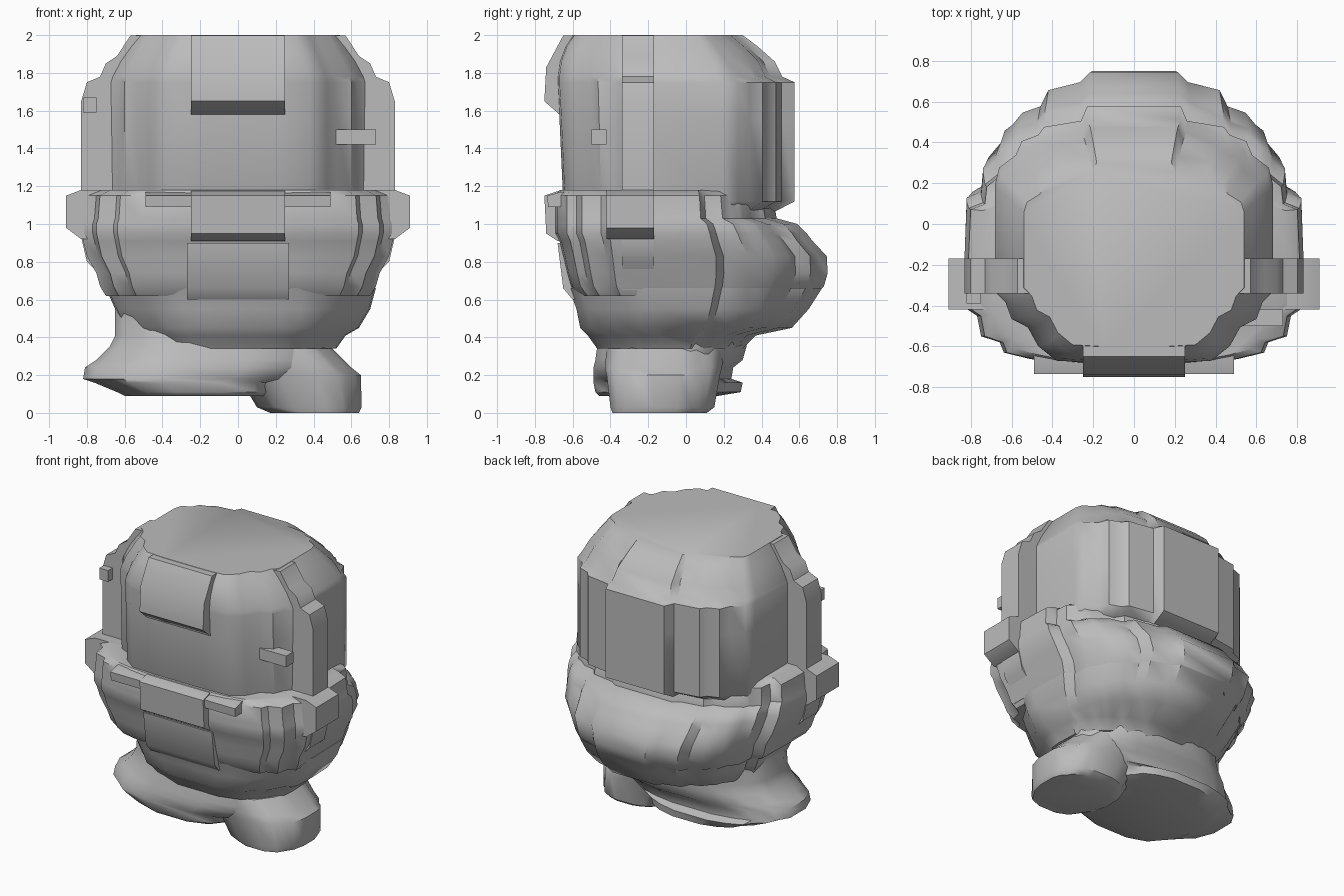
import bpy
import bmesh
from math import radians

cube = bpy.data.objects.get("Cube")
if cube:
    bpy.data.objects.remove(cube, do_unlink=True)

# One flat grey clay colour
clay = bpy.data.materials.new("clay_grey")
clay.use_nodes = True
clay.diffuse_color = (.5, .5, .5, 1)
clay.node_tree.nodes["Principled BSDF"].inputs["Base Color"].default_value = (.5, .5, .5, 1)


def finish(name, bm):
    """Turn a bmesh into a named object with sharp-edged smooth shading."""
    bmesh.ops.recalc_face_normals(bm, faces=bm.faces[:])
    mesh = bpy.data.meshes.new(name)
    bm.to_mesh(mesh)
    bm.free()
    mesh.materials.append(clay)
    obj = bpy.data.objects.new(name, mesh)
    bpy.context.collection.objects.link(obj)
    bpy.ops.object.select_all(action='DESELECT')
    obj.select_set(True)
    bpy.context.view_layer.objects.active = obj
    bpy.ops.object.shade_smooth_by_angle(angle=radians(42))


def skin(name, rings):
    """Join successive rings of points with quads and cap both ends."""
    bm = bmesh.new()
    rings = [[bm.verts.new(p) for p in ring] for ring in rings]
    n = len(rings[0])
    for low, high in zip(rings, rings[1:]):
        for i in range(n):
            j = (i + 1) % n
            bm.faces.new((low[i], low[j], high[j], high[i]))
    bm.faces.new(rings[0][::-1])
    bm.faces.new(rings[-1])
    finish(name, bm)


def symmetric(half):
    return half + [(-x, v) for x, v in reversed(half)]


def loft(name, half, middle, rows):
    """Scale a mirrored plan outline to each row (z, x_min, x_max, front, back)."""
    width = max(x for x, y in half)
    rear = half[0][1] - middle
    fore = middle - half[-1][1]
    outline = [(x / width, (y - middle) / (rear if y > middle else fore))
               for x, y in symmetric(half)]
    rings = []
    for z, x0, x1, front, back in rows:
        rings.append([((x0 + x1) / 2 + u * (x1 - x0) / 2,
                       middle + v * ((back - middle) if v > 0 else (middle - front)),
                       z) for u, v in outline])
    skin(name, rings)


def even(rows):
    return [(z, -w, w, front, back) for z, w, front, back in rows]


def prism(name, points, axis, start, end):
    """Extrude a closed profile along x or y."""
    skin(name, [[(d, a, b) if axis == 'x' else (a, d, b) for a, b in points]
                for d in (start, end)])


def block(name, axis, a0, a1, z0, z1, start, end):
    prism(name, [(a0, z0), (a1, z0), (a1, z1), (a0, z1)], axis, start, end)


# Stepped plan outlines, from the back round to the front
skull_plan = [(.23, .58), (.26, .51), (.44, .48), (.47, .44), (.55, .41),
              (.58, .34), (.66, .28), (.68, .2), (.68, -.33), (.63, -.38),
              (.6, -.46), (.52, -.5), (.47, -.59), (.38, -.66), (.2, -.67)]
bulge = [(.22, .75), (.27, .70), (.43, .66), (.47, .58), (.56, .55),
         (.61, .49), (.65, .46), (.67, .4), (.73, .33), (.74, .2),
         (.81, .16), (.82, -.15)]
head_plan = bulge + [(.82, -.41), (.76, -.45), (.74, -.55), (.65, -.58),
                     (.63, -.63), (.51, -.66), (.4, -.68), (.26, -.69)]
jaw_plan = bulge + [(.81, -.25), (.73, -.32), (.66, -.42), (.58, -.47),
                    (.51, -.54), (.38, -.57), (.25, -.6)]
neck_plan = [(.25, 1), (.5, .92), (.7, .8), (.78, .65), (.92, .5), (1, .25),
             (1, -.25), (.92, -.55), (.75, -.75), (.65, -.88), (.3, -1)]

# Upper head with the face wall and flat crown
loft("skull", skull_plan, -.2, even([
    (1.06, .67, -.62, .46), (1.12, .68, -.65, .575),
    (1.56, .68, -.67, .575), (1.75, .68, -.68, .575),
    (1.78, .67, -.68, .51), (1.86, .63, -.67, .47),
    (1.94, .58, -.64, .38), (2, .54, -.6, .3)]))

# Middle of the head: cheeks and the big bulge at the back
loft("mid_head", head_plan, -.1, even([
    (.62, .7, -.57, .68), (.67, .73, -.61, .73), (.74, .75, -.63, .75),
    (.83, .8, -.65, .745), (.91, .82, -.67, .67), (.95, .83, -.69, .64),
    (1, .83, -.69, .59), (1.03, .82, -.69, .48),
    (1.15, .81, -.69, .46), (1.18, .75, -.67, .44)]))

# Narrower jaw below, rounding in toward the chin
loft("jaw", jaw_plan, -.1, [
    (.34, -.5, .52, -.47, .3), (.41, -.55, .57, -.52, .37),
    (.45, -.6, .64, -.56, .56), (.55, -.65, .7, -.58, .65),
    (.66, -.7, .73, -.62, .72)])

# Raised rib arching over the crown and down both sides
prism("side_rib", symmetric([
    (.6, .62), (.72, .65), (.75, .75), (.8, .8), (.83, .93), (.83, 1.65),
    (.8, 1.75), (.73, 1.78), (.7, 1.85), (.64, 1.89), (.57, 1.997)]),
    'y', -.34, -.17)

# Ear blocks
for side, label in ((1, "left"), (-1, "right")):
    prism(label + "_ear", [(side * x, z) for x, z in (
        (.6, .92), (.83, .92), (.91, .98), (.91, 1.15), (.83, 1.18), (.6, 1.18))],
        'y', -.42, -.17)

# Brow, nose band and mouth blocks down the middle of the face
prism("brow", [(-.5, 1.56), (-.67, 1.58), (-.75, 1.65), (-.74, 1.83),
               (-.65, 1.998), (-.5, 1.998)], 'x', -.25, .25)
prism("nose_band", [(-.5, .9), (-.68, .91), (-.74, .95), (-.75, 1.15),
                    (-.66, 1.18), (-.5, 1.18)], 'x', -.25, .25)
prism("mouth", [(-.5, .6), (-.6, .6), (-.65, .66), (-.68, .9), (-.5, .9)],
      'x', -.27, .27)

# Thin lip under the eyes
prism("cheek_lip", [(-.5, 1.09), (-.73, 1.09), (-.735, 1.15), (-.66, 1.17),
                    (-.5, 1.17)], 'x', -.49, .49)

# Small pegs on the sides
block("left_peg", 'x', -.5, -.42, 1.42, 1.5, .5, .73)
block("right_peg", 'y', -.82, -.75, 1.59, 1.67, -.39, -.3)

# Neck with its tilted collar
loft("neck", neck_plan, -.12, [
    (.09, -.6, .2, -.46, .17), (.11, -.64, .24, -.48, .29),
    (.16, -.76, .27, -.49, .3), (.18, -.82, .4, -.49, .24),
    (.24, -.81, .5, -.49, .25), (.28, -.75, .5, -.48, .3),
    (.35, -.68, .5, -.47, .32), (.41, -.65, .5, -.45, .33),
    (.66, -.65, .5, -.4, .33)])

loft("collar_lobe", neck_plan, -.14, [
    (0, .17, .64, -.39, .11), (.03, .1, .655, -.4, .15),
    (.2, 0, .65, -.42, .18), (.24, -.05, .6, -.43, .19),
    (.34, -.1, .5, -.42, .21)])
